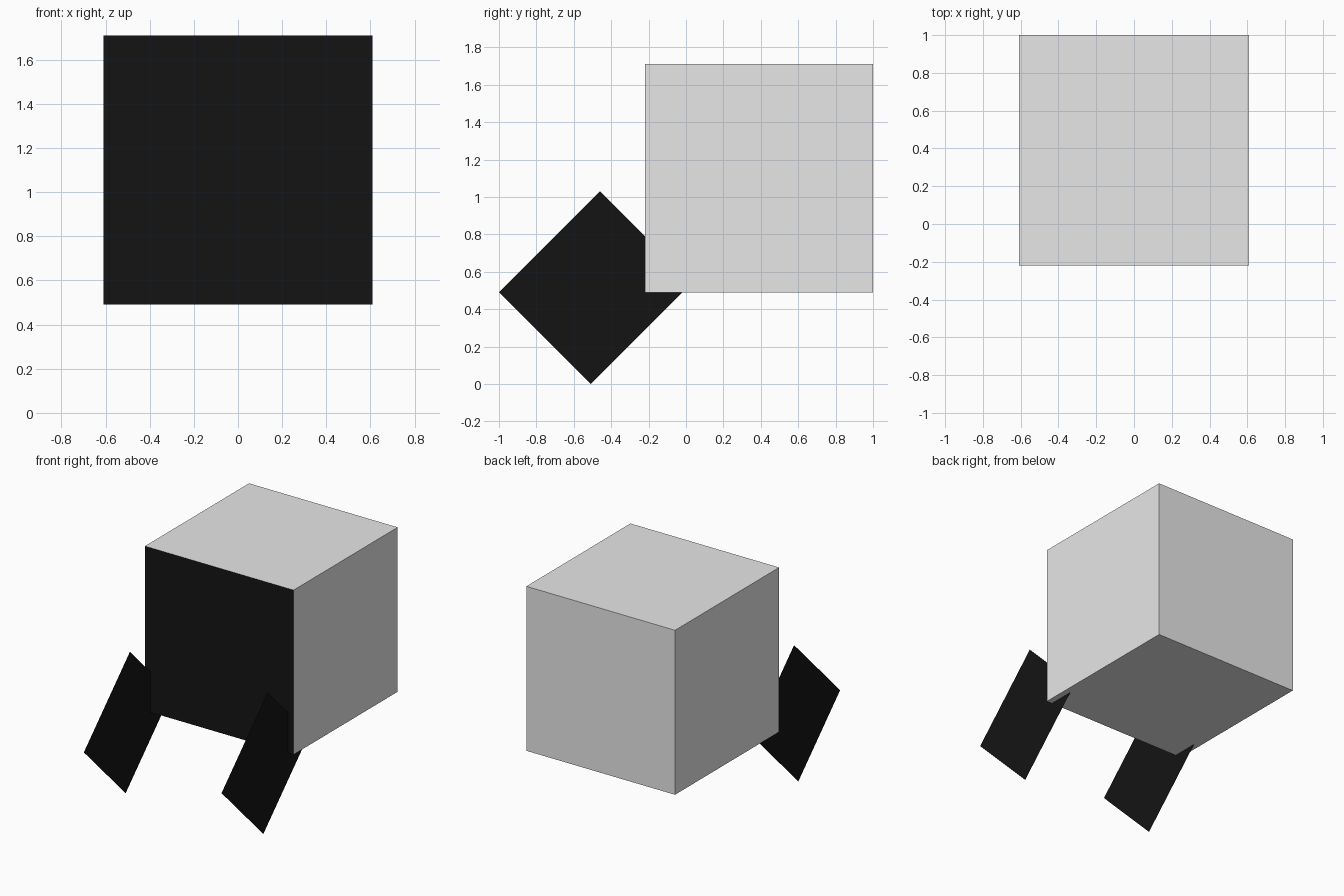
import bpy
import bmesh
from mathutils import Vector

default = bpy.data.objects.get("Cube")
if default:
    bpy.data.objects.remove(default, do_unlink=True)


def make_material(name, value):
    mat = bpy.data.materials.new(name)
    mat.use_nodes = True
    colour = (value, value, value, 1)
    mat.diffuse_color = colour
    mat.node_tree.nodes["Principled BSDF"].inputs["Base Color"].default_value = colour
    return mat


def finish(bm, name, materials):
    mesh = bpy.data.meshes.new(name)
    bm.to_mesh(mesh)
    bm.free()
    for mat in materials:
        mesh.materials.append(mat)
    obj = bpy.data.objects.new(name, mesh)
    bpy.context.collection.objects.link(obj)
    return obj


grey = make_material("light grey", 0.8)
black = make_material("black", 0.007)

# Cube body, with its front face in black
SIZE = 1.22
bm = bmesh.new()
bmesh.ops.create_cube(bm, size=SIZE)
bmesh.ops.translate(bm, verts=bm.verts, vec=(0, 0.39, 1.10))
bm.normal_update()
for face in bm.faces:
    face.material_index = 1 if face.normal.y < -0.9 else 0
finish(bm, "cube_body", [grey, black])

# Thin slanted side plates, each a single sheet
low = Vector((0, -0.51, 0))
along = Vector((0, 0.54, 0.54))
across = Vector((0, -0.49, 0.49))
for side, name in ((1, "left_plate"), (-1, "right_plate")):
    bm = bmesh.new()
    base = low + Vector((side * 0.565, 0, 0))
    corners = [base, base + along, base + along + across, base + across]
    face = bm.faces.new([bm.verts.new(c) for c in corners])
    face.normal_update()
    if face.normal.x * side < 0:
        face.normal_flip()
    finish(bm, name, [black])
